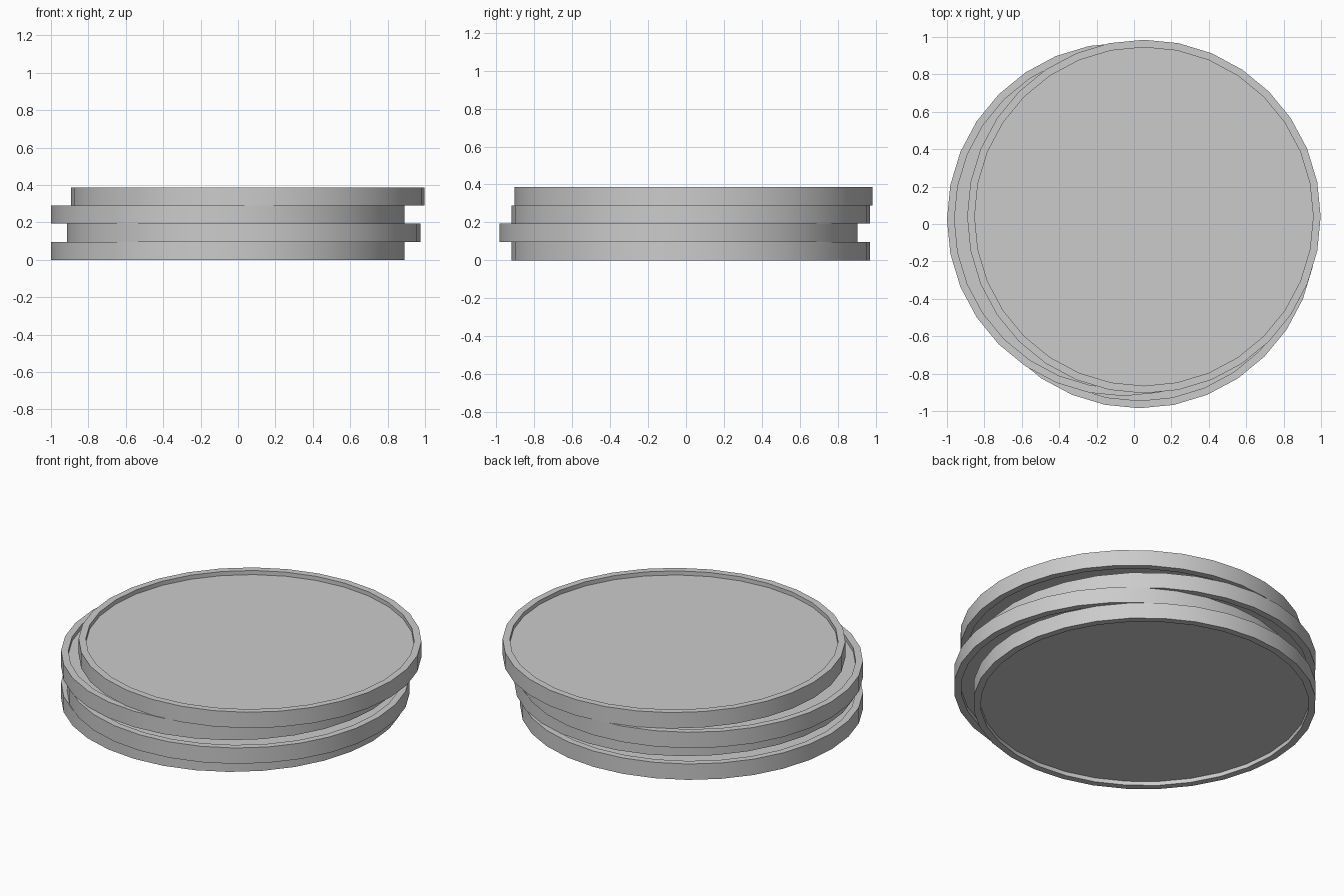
import bpy, bmesh, math

if "Cube" in bpy.data.objects:
    bpy.data.objects.remove(bpy.data.objects["Cube"])

SIDES = 32
R_OUT, R_IN = 0.945, 0.905
THICK, RECESS = 0.0965, 0.025


def coin(name, x, y, z):
    """Disc with a raised rim on both faces, lathed from a short profile."""
    profile = [(R_IN, RECESS), (R_IN, 0), (R_OUT, 0),
               (R_OUT, THICK), (R_IN, THICK), (R_IN, THICK - RECESS)]
    bm = bmesh.new()
    rings = []
    for r, h in profile:
        rings.append([bm.verts.new((r * math.cos(2 * math.pi * i / SIDES),
                                    r * math.sin(2 * math.pi * i / SIDES), h))
                      for i in range(SIDES)])
    for a, b in zip(rings, rings[1:]):
        for i in range(SIDES):
            j = (i + 1) % SIDES
            bm.faces.new((a[i], a[j], b[j], b[i]))
    # recessed faces
    bm.faces.new(rings[0][::-1])
    bm.faces.new(rings[-1])
    bmesh.ops.recalc_face_normals(bm, faces=bm.faces)
    mesh = bpy.data.meshes.new(name)
    bm.to_mesh(mesh)
    bm.free()
    obj = bpy.data.objects.new(name, mesh)
    obj.location = (x, y, z)
    bpy.context.collection.objects.link(obj)
    bpy.ops.object.select_all(action='DESELECT')
    obj.select_set(True)
    bpy.context.view_layer.objects.active = obj
    bpy.ops.object.shade_smooth_by_angle(angle=math.radians(30))


# Slightly shifted stack, bottom to top
offsets = [(-0.055, 0.025), (0.03, -0.04), (-0.055, 0.025), (0.053, 0.04)]
for n, (x, y) in enumerate(offsets):
    coin(f"coin_{n + 1}", x, y, n * THICK)
